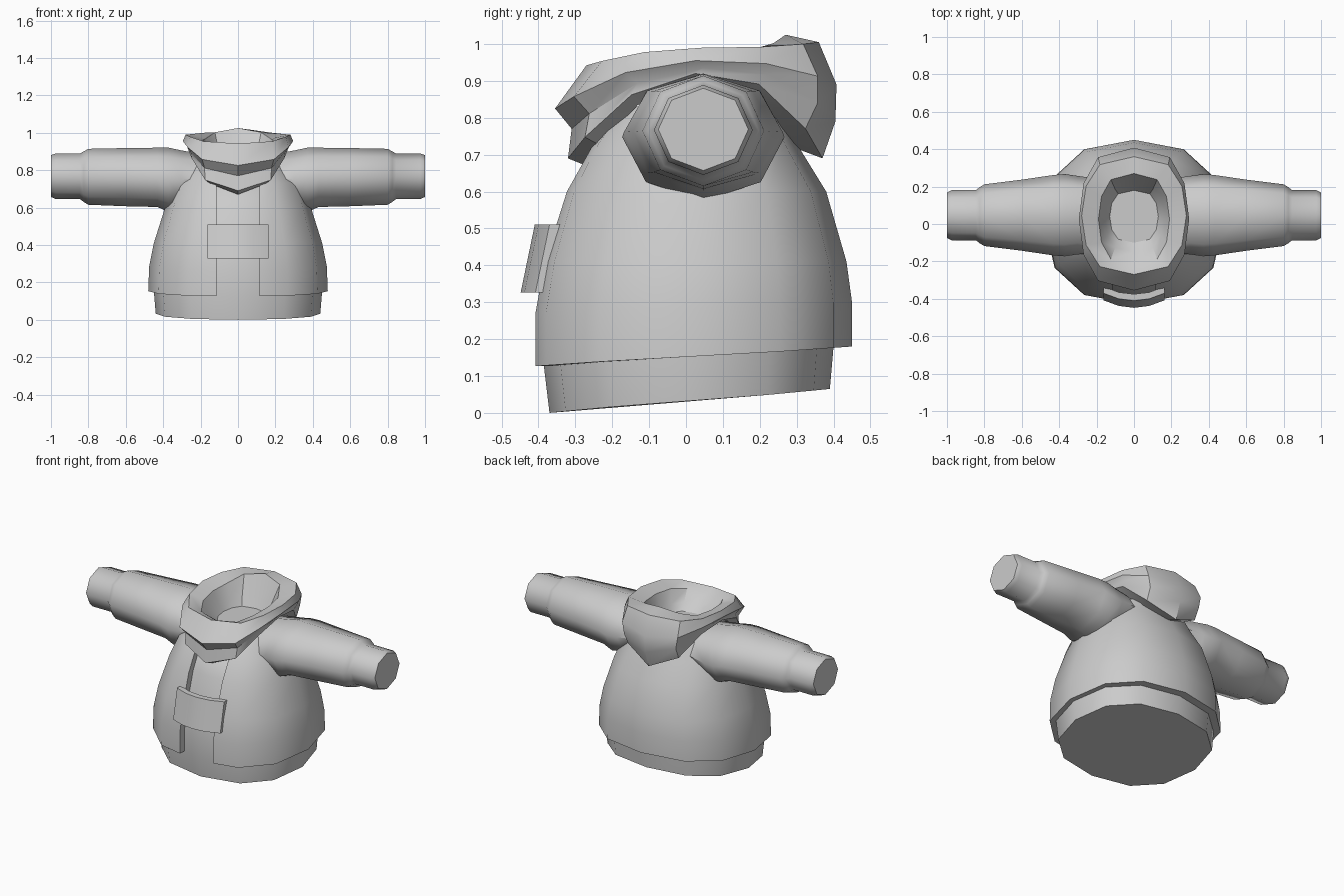
import bpy, bmesh
from math import sin, cos, pi, copysign

cube = bpy.data.objects.get("Cube")
if cube:
    bpy.data.objects.remove(cube, do_unlink=True)

cloth = bpy.data.materials.new("grey cloth")
cloth.use_nodes = True
GREY = (0.6, 0.6, 0.6, 1)
cloth.diffuse_color = GREY
cloth.node_tree.nodes["Principled BSDF"].inputs["Base Color"].default_value = GREY


def loft(name, rings, cap_start=False, cap_end=False, angle=40, closed=True):
    """Skin a list of rings, then shade smooth with sharp creases."""
    bm = bmesh.new()
    loops = [[bm.verts.new(p) for p in ring] for ring in rings]
    n = len(loops[0])
    for a, b in zip(loops, loops[1:]):
        for i in range(n if closed else n - 1):
            j = (i + 1) % n
            bm.faces.new((a[i], a[j], b[j], b[i]))
    if cap_start:
        bm.faces.new(loops[0][::-1])
    if cap_end:
        bm.faces.new(loops[-1])
    bmesh.ops.recalc_face_normals(bm, faces=bm.faces)
    mesh = bpy.data.meshes.new(name)
    bm.to_mesh(mesh)
    bm.free()
    mesh.materials.append(cloth)
    obj = bpy.data.objects.new(name, mesh)
    bpy.context.collection.objects.link(obj)
    bpy.ops.object.select_all(action='DESELECT')
    obj.select_set(True)
    bpy.context.view_layer.objects.active = obj
    bpy.ops.object.shade_smooth_by_angle(angle=angle * pi / 180)


def bulge(v, power):
    return copysign(abs(v) ** power, v)


def oval(rx, front, back, z_front, z_back, px=.85, py=.85):
    """Rounded twelve-sided ring starting at the front, tilted front to back."""
    mid, ry = (front + back) / 2, (back - front) / 2
    ring = []
    for i in range(12):
        s, c = sin(pi * i / 6), cos(pi * i / 6)
        z = (z_front + z_back) / 2 + (z_front - z_back) / 2 * c
        ring.append((rx * bulge(s, px), mid - ry * bulge(c, py), z))
    return ring


def drape(rx, front, back, z_front, z_back, z_side):
    """Collar ring hanging from the shoulders to the front and back."""
    ring = []
    for i, (x, y, z) in enumerate(oval(rx, front, back, 0, 0, .62, 1)):
        c = cos(pi * i / 6)
        z = z_side + ((z_front - z_side) * c ** 2 if c > 0
                      else (z_back - z_side) * abs(c) ** 3)
        ring.append((x, y, z))
    return ring


# Inner garment, visible at the hem and in the front gap
loft("inner_body", [oval(*r) for r in (
    (.44, -.37, .39, 0, .065), (.45, -.385, .40, .125, .18),
    (.445, -.38, .41, .3, .32), (.42, -.36, .40, .41, .41),
    (.36, -.3, .34, .6, .6), (.3, -.23, .26, .73, .73),
    (.2, -.12, .2, .78, .78))], True, True)


# Open coat: the front point of each oval is replaced by a slot
def slotted(ring, half=.115, depth=.045):
    (x0, y0, z0), (x1, y1, z1) = ring[0], ring[1]
    t = half / x1
    x, y, z = half, y0 + t * (y1 - y0), z0 + t * (z1 - z0)
    return ([(x, y + depth, z), (x, y, z)] + ring[1:]
            + [(-x, y, z), (-x, y + depth, z)])


loft("coat", [slotted(oval(*r)) for r in (
    (.44, -.395, .39, .125, .18), (.48, -.43, .45, .125, .18),
    (.475, -.43, .45, .27, .30), (.45, -.405, .435, .41, .41),
    (.39, -.345, .38, .6, .6), (.34, -.27, .30, .73, .73),
    (.27, -.19, .26, .83, .83))], closed=False)

# Sleeves with narrower cuffs: x, half depth, low z, high z
SLEEVE = ((.16, .19, .64, .88), (.3, .21, .59, .905), (.37, .22, .575, .92),
          (.43, .215, .603, .92), (.6, .19, .607, .918), (.8, .165, .615, .914),
          (.825, .15, .63, .9), (.845, .134, .645, .889),
          (.975, .134, .645, .889), (1, .122, .657, .88))
for side, label in ((1, "left"), (-1, "right")):
    rings = []
    for x, ry, low, high in SLEEVE:
        rings.append([(side * x, .047 + ry * sin(k * pi / 4),
                       (low + high) / 2 + (high - low) / 2 * cos(k * pi / 4))
                      for k in range(8)])
    loft(label + "_sleeve", rings, True, True, 60)

# Thick folded collar dropping to a closed neck floor
loft("collar", [drape(*r) for r in (
    (.22, -.27, .29, .67, .72, .89), (.27, -.32, .37, .69, .69, .92),
    (.275, -.31, .405, .77, .79, .935), (.295, -.355, .408, .825, .89, .955),
    (.28, -.27, .36, .942, 1.005, .99), (.19, -.22, .27, .92, 1.025, .96),
    (.155, -.15, .21, .87, .9, .88), (.13, -.1, .18, .84, .84, .84))],
    False, True, 32)

# Curved front tab bridging the slot
tab = []
for i in range(5):
    u = i / 2 - 1
    x, bend = .163 * u, .04 * u * u
    tab.append([(x, -.448 + bend, .327), (x, -.41 + bend, .51),
                (x, -.375 + bend, .51), (x, -.415 + bend, .327)])
loft("front_tab", tab, True, True, 30)
